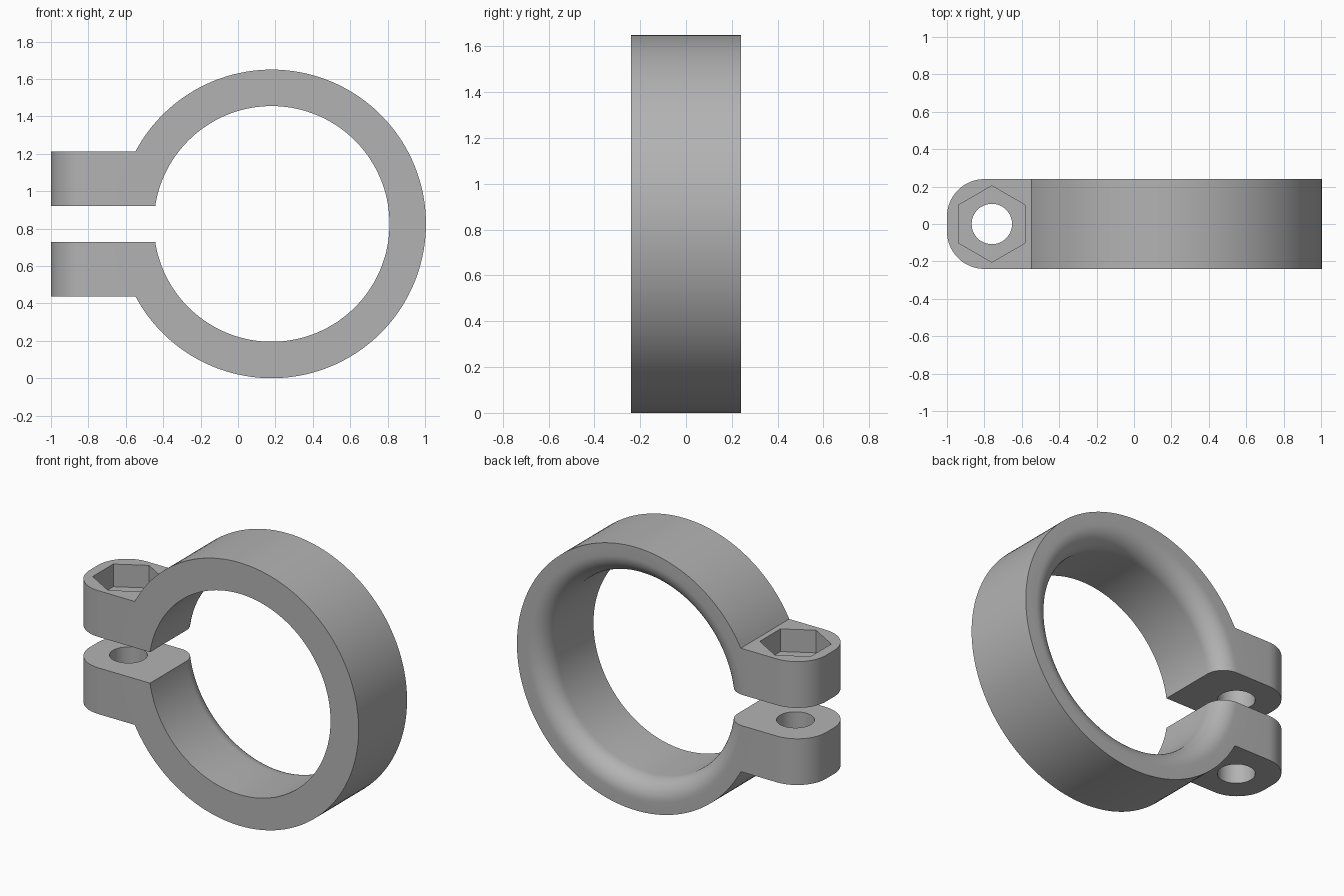
import bpy, bmesh
from math import pi, sin, cos
from mathutils import Vector, Matrix

cube = bpy.data.objects.get("Cube")
if cube:
    bpy.data.objects.remove(cube, do_unlink=True)

RING_X, RING_Z = 0.18, 0.825      # ring axis
OUTER, BORE = 0.825, 0.63         # ring radii
HALF = 0.24                       # half depth
FILLET = 0.12                     # rounded back edge of the bore
BOLT_X = -0.76

grey = bpy.data.materials.new("plain grey")
grey.use_nodes = True
grey.diffuse_color = (0.45, 0.45, 0.45, 1)
grey.node_tree.nodes["Principled BSDF"].inputs["Base Color"].default_value = grey.diffuse_color


def make_object(name, bm):
    bmesh.ops.recalc_face_normals(bm, faces=bm.faces)
    mesh = bpy.data.meshes.new(name)
    bm.to_mesh(mesh)
    bm.free()
    mesh.materials.append(grey)
    obj = bpy.data.objects.new(name, mesh)
    bpy.context.collection.objects.link(obj)
    return obj


def prism(name, outline, z0, z1):
    """Extrude an xy outline from z0 to z1."""
    bm = bmesh.new()
    face = bm.faces.new([bm.verts.new((x, y, z0)) for x, y in outline])
    new = bmesh.ops.extrude_face_region(bm, geom=[face])["geom"]
    bmesh.ops.translate(bm, vec=(0, 0, z1 - z0),
                        verts=[v for v in new if isinstance(v, bmesh.types.BMVert)])
    return make_object(name, bm)


def lathe(name, profile, steps=144):
    """Revolve (radius, y) points around the ring axis and cap both ends."""
    bm = bmesh.new()
    rings = [[bm.verts.new((RING_X + r * cos(2 * pi * i / steps), y,
                            RING_Z + r * sin(2 * pi * i / steps)))
              for i in range(steps)] for r, y in profile]
    for a, b in zip(rings, rings[1:]):
        for i in range(steps):
            j = (i + 1) % steps
            bm.faces.new((a[i], a[j], b[j], b[i]))
    bm.faces.new(rings[0])
    bm.faces.new(rings[-1])
    return make_object(name, bm)


def polygon(cx, radius, sides, start=0.0):
    return [(cx + radius * cos(start + 2 * pi * i / sides),
             radius * sin(start + 2 * pi * i / sides)) for i in range(sides)]


def combine(target, tool, operation):
    mod = target.modifiers.new(tool.name, 'BOOLEAN')
    mod.operation, mod.object, mod.solver = operation, tool, 'EXACT'
    bpy.context.view_layer.objects.active = target
    bpy.ops.object.modifier_apply(modifier=mod.name)
    bpy.data.objects.remove(tool, do_unlink=True)


# Solid ring body
clamp = lathe("clamp_ring", [(OUTER, -HALF), (OUTER, HALF)])

# Clamping ears, rounded at their free end
corner = 0.2
arc = [(-1 + corner - corner * sin(t), HALF - corner + corner * cos(t))
       for t in (pi / 2 * i / 16 for i in range(17))]
ear_outline = [(-0.2, HALF)] + arc + [(x, -y) for x, y in reversed(arc)] + [(-0.2, -HALF)]
combine(clamp, prism("ears", ear_outline, 0.438, 1.212), 'UNION')

# Bore with a rounded back edge
bore = [(BORE, -0.4)]
bore += [(BORE + FILLET * (1 - cos(t)), HALF - FILLET + FILLET * sin(t))
         for t in (pi / 2 * i / 12 for i in range(13))]
bore += [(BORE + FILLET, 0.4)]
combine(clamp, lathe("bore_cutter", bore), 'DIFFERENCE')

# Slot between the ears
slot = [(-1.2, -0.4), (0, -0.4), (0, 0.4), (-1.2, 0.4)]
combine(clamp, prism("slot_cutter", slot, 0.728, 0.922), 'DIFFERENCE')

# Bolt hole through both ears, hexagonal nut pocket in the upper one
combine(clamp, prism("bolt_cutter", polygon(BOLT_X, 0.108, 48), 0.2, 1.5), 'DIFFERENCE')
combine(clamp, prism("nut_cutter", polygon(BOLT_X, 0.204, 6, pi / 2), 1.07, 1.5), 'DIFFERENCE')

# Smooth curves, sharp edges
bpy.ops.object.select_all(action='DESELECT')
clamp.select_set(True)
bpy.context.view_layer.objects.active = clamp
bpy.ops.object.shade_smooth_by_angle(angle=pi / 6)
